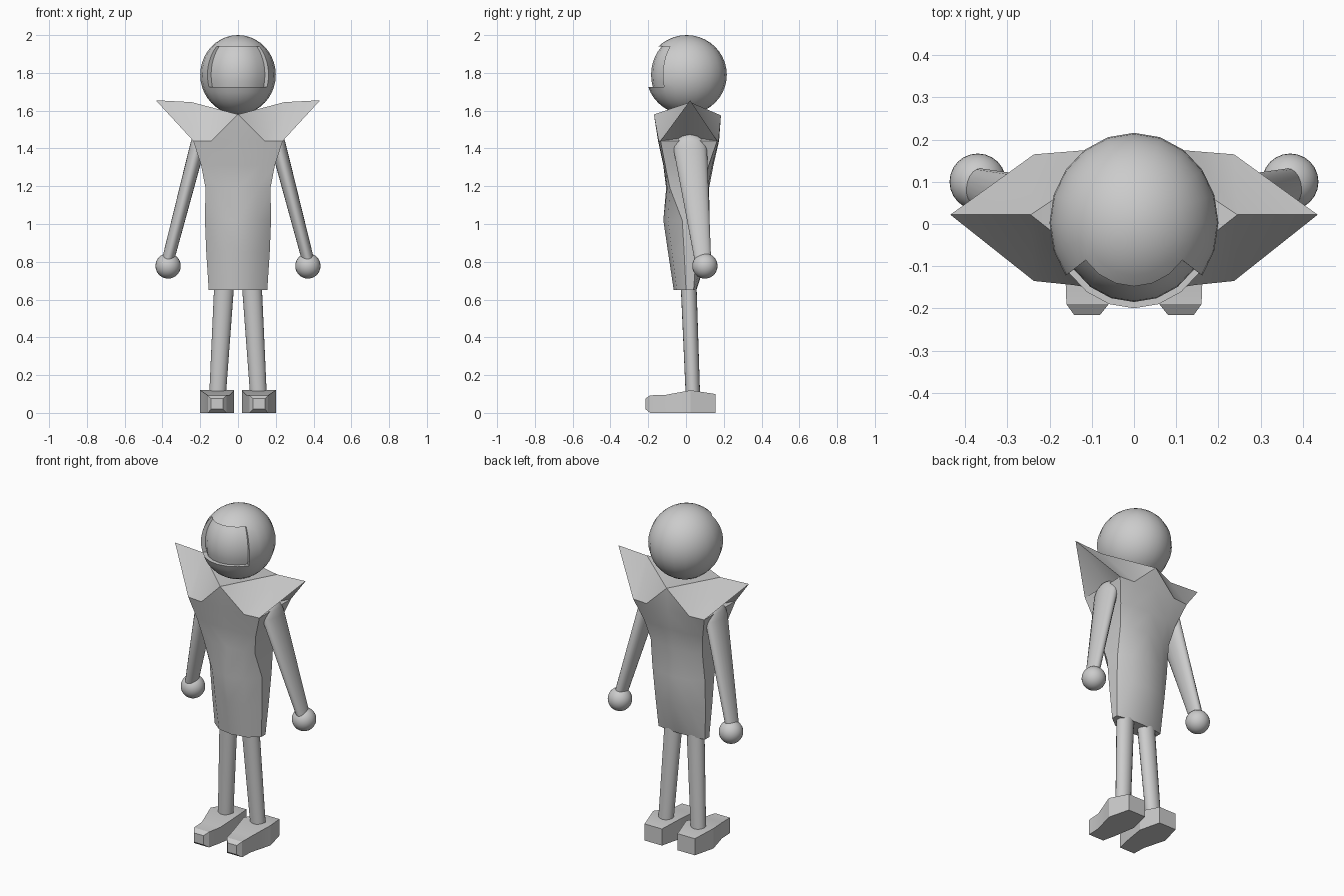
import bpy, bmesh, math
from mathutils import Vector

if "Cube" in bpy.data.objects:
    bpy.data.objects.remove(bpy.data.objects["Cube"])


def finish(name, bm, angle=35):
    bmesh.ops.recalc_face_normals(bm, faces=bm.faces[:])
    me = bpy.data.meshes.new(name)
    bm.to_mesh(me)
    bm.free()
    ob = bpy.data.objects.new(name, me)
    bpy.context.collection.objects.link(ob)
    bpy.ops.object.select_all(action='DESELECT')
    ob.select_set(True)
    bpy.context.view_layer.objects.active = ob
    bpy.ops.object.shade_smooth_by_angle(angle=math.radians(angle))
    return ob


def loft(name, rings, angle=35):
    bm = bmesh.new()
    rows = [[bm.verts.new(p) for p in r] for r in rings]
    n = len(rows[0])
    for a, b in zip(rows, rows[1:]):
        for i in range(n):
            j = (i + 1) % n
            bm.faces.new((a[i], a[j], b[j], b[i]))
    bm.faces.new(rows[0])
    bm.faces.new(rows[-1])
    return finish(name, bm, angle)


def ellipse(x, y, z, rx, ry, n=20):
    return [(x + rx * math.cos(2 * math.pi * i / n),
             y + ry * math.sin(2 * math.pi * i / n), z) for i in range(n)]


def ball(center, radii, seg, rings):
    bm = bmesh.new()
    bmesh.ops.create_uvsphere(bm, u_segments=seg, v_segments=rings, radius=1)
    for v in bm.verts:
        v.co = Vector([c + r * p for c, r, p in zip(center, radii, v.co)])
    return bm


# Head with a sunken face opening (front 108 degrees, between two latitude rings)
bm = ball((0, 0.003, 1.79), (0.2, 0.213, 0.21), 20, 20)
face = []
for f in bm.faces:
    c = f.calc_center_median()
    az = math.degrees(math.atan2(c.x / 0.2, -(c.y - 0.003) / 0.213))
    if abs(az) < 54 and 1.725 < c.z < 1.938:
        face.append(f)
ext = bmesh.ops.extrude_face_region(bm, geom=face)['geom']
for v in ext:
    if isinstance(v, bmesh.types.BMVert):
        v.co.x *= 0.88
        v.co.y *= 0.88
old = [f for f in face if f.is_valid]
if old:
    bmesh.ops.delete(bm, geom=old, context='FACES')
finish("head", bm)

# Tunic: half body lofted upward, flaring into pointed shoulders, then mirrored
rows = [  # z, half width, front centre y, front corner y, back corner y, back centre y
    (0.65, 0.155, -0.065, 0.0, 0.04, 0.055),
    (0.85, 0.168, -0.095, -0.01, 0.055, 0.12),
    (1.02, 0.175, -0.12, -0.02, 0.07, 0.125),
    (1.19, 0.172, -0.105, -0.085, 0.09, 0.122),
    (1.31, 0.195, -0.12, -0.11, 0.12, 0.145),
    (1.44, 0.237, -0.148, -0.135, 0.165, 0.175),
]
bm = bmesh.new()
grid = []
for z, w, fc, fk, bk, bc in rows:
    pts = [(0, fc), (0.6 * w, fc + 0.25 * (fk - fc)), (w, fk),
           (w, bk), (0.6 * w, bc + 0.25 * (bk - bc)), (0, bc)]
    grid.append([bm.verts.new((x, y, z)) for x, y in pts])
for a, b in zip(grid, grid[1:]):
    for i in range(5):
        bm.faces.new((a[i], a[i + 1], b[i + 1], b[i]))
bm.faces.new(grid[0])
fc, fm, fk, bk, bmid, bc = grid[-1]
front, back, ridge, tip, pit = [bm.verts.new(p) for p in (
    (0, -0.17, 1.58), (0, 0.185, 1.575), (0.245, 0.022, 1.645),
    (0.435, 0.022, 1.655), (0.2, 0.02, 1.46))]
for f in ((fc, fm, front), (fm, ridge, front), (fm, fk, ridge), (fk, tip, ridge),
          (bc, back, bmid), (bmid, back, ridge), (bmid, ridge, bk), (bk, ridge, tip),
          (fk, pit, tip), (pit, bk, tip), (fk, bk, pit), (front, ridge, back)):
    bm.faces.new(f)
dup = bmesh.ops.duplicate(bm, geom=bm.verts[:] + bm.edges[:] + bm.faces[:])['geom']
for v in dup:
    if isinstance(v, bmesh.types.BMVert):
        v.co.x *= -1
bmesh.ops.remove_doubles(bm, verts=bm.verts[:], dist=0.0005)
finish("tunic", bm)

for side, s in (("right", 1), ("left", -1)):
    # Arm: flattened taper with a rounded shoulder end
    loft(side + "_arm", [ellipse(s * x, y, z, rx, ry) for x, y, z, rx, ry in (
        (0.373, 0.09, 0.8, 0.033, 0.043), (0.217, 0.022, 1.40, 0.042, 0.089),
        (0.209, 0.02, 1.44, 0.04, 0.077), (0.205, 0.02, 1.465, 0.03, 0.048),
        (0.203, 0.02, 1.476, 0.008, 0.012))], 50)
    # Hand
    finish(side + "_hand", ball((s * 0.37, 0.1, 0.778), (0.067,) * 3, 24, 16))
    # Leg
    loft(side + "_leg", [ellipse(s * 0.072, 0.013, 0.7, 0.053, 0.042),
                         ellipse(s * 0.109, 0.037, 0.08, 0.044, 0.038)])
    # Shoe: box sections from heel to toe
    loft(side + "_shoe", [[(s * a, y, lo), (s * b, y, lo), (s * b, y, hi), (s * a, y, hi)]
                          for y, a, b, lo, hi in (
        (0.155, 0.052, 0.167, 0, 0.1), (0.025, 0.02, 0.2, 0, 0.12),
        (-0.11, 0.042, 0.163, 0, 0.095), (-0.19, 0.06, 0.16, 0, 0.093),
        (-0.215, 0.08, 0.142, 0.02, 0.075))], 20)
